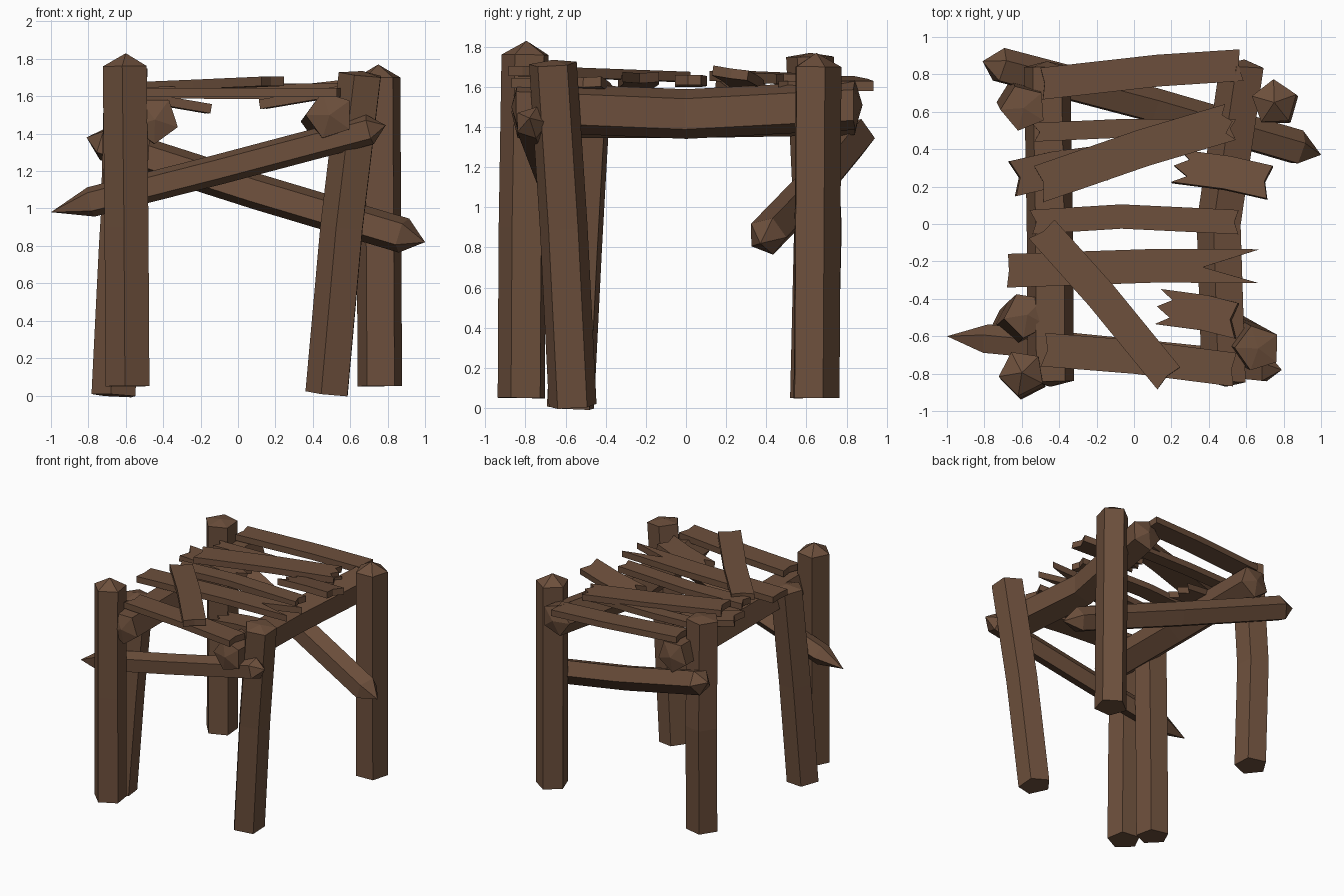
import bpy, bmesh, math, random
from mathutils import Vector, Matrix

if "Cube" in bpy.data.objects:
    bpy.data.objects.remove(bpy.data.objects["Cube"])

random.seed(4)
wood = bpy.data.materials.new("weathered brown wood")
wood.diffuse_color = (0.152, 0.079, 0.045, 1)
wood.use_nodes = True
wood.node_tree.nodes["Principled BSDF"].inputs["Base Color"].default_value = wood.diffuse_color


def finish(bm, name):
    bmesh.ops.recalc_face_normals(bm, faces=bm.faces)
    mesh = bpy.data.meshes.new(name)
    bm.to_mesh(mesh)
    bm.free()
    mesh.materials.append(wood)
    bpy.context.collection.objects.link(bpy.data.objects.new(name, mesh))


def log(name, path, r, phase, tips=(0, 0), ref=(0, 0, 1), sides=5):
    """Rough log along a path; tips are the lengths of the pointed ends."""
    pts = [Vector(p) for p in path]
    d = (pts[-1] - pts[0]).normalized()
    a = Vector(ref)
    a = (a - d * a.dot(d)).normalized()
    b = d.cross(a)
    centres = pts[:]
    centres[0] = pts[0] + d * tips[0]
    centres[-1] = pts[-1] - d * tips[1]
    bm = bmesh.new()
    rings = []
    for c in centres:
        ring = []
        for i in range(sides):
            t = math.radians(phase) + i * math.tau / sides
            ring.append(bm.verts.new(c + r * (a * math.cos(t) + b * math.sin(t))))
        rings.append(ring)
    for lo, hi in zip(rings, rings[1:]):
        for i in range(sides):
            j = (i + 1) % sides
            bm.faces.new((lo[i], lo[j], hi[j], hi[i]))
    for ring, tip, end in ((rings[0], tips[0], pts[0]), (rings[-1], tips[1], pts[-1])):
        if tip:
            v = bm.verts.new(end)
            for i in range(sides):
                bm.faces.new((ring[i], ring[(i + 1) % sides], v))
        else:
            bm.faces.new(ring)
    finish(bm, name)


def plank(name, p0, p1, width, thick=0.05, jag=(0.02, 0.02), teeth=(2, 2), bow=0.012, roll=0):
    """Split board from p0 to p1 with ragged ends, rolled about its length."""
    p0, p1 = Vector(p0), Vector(p1)
    d = (p1 - p0).normalized()
    side = Matrix.Rotation(math.radians(roll), 3, d) @ Vector((0, 0, 1)).cross(d).normalized()
    up = d.cross(side)
    length, h = (p1 - p0).length, width / 2

    def ragged(depth, count):
        n = count * 2 - 1
        return [(-h + width * i / (n - 1), (depth if i % 2 else 0) + random.uniform(0, 0.02))
                for i in range(n)]

    start = [(u, v) for v, u in ragged(jag[0], teeth[0])]
    end = [(length - u, v) for v, u in ragged(jag[1], teeth[1])]
    m = length * random.uniform(0.4, 0.6)
    outline = start[::-1] + [(m, -h + bow)] + end + [(m, h + bow)]
    bm = bmesh.new()
    low = [bm.verts.new(p0 + d * u + side * v - up * thick / 2) for u, v in outline]
    face = bm.faces.new(low)
    ext = bmesh.ops.extrude_face_region(bm, geom=[face])
    top = [g for g in ext["geom"] if isinstance(g, bmesh.types.BMVert)]
    bmesh.ops.translate(bm, verts=top, vec=up * thick)
    bmesh.ops.triangulate(bm, faces=[f for f in bm.faces if len(f.verts) > 4])
    finish(bm, name)


# upright posts
X = (1, 0, 0)
log("front_left_post", [(-.585, -.815, .05), (-.59, -.81, .9), (-.6, -.795, 1.83)], .125, 45, (0, .07), X)
log("front_right_post", [(.485, -.565, .01), (.565, -.61, .9), (.665, -.665, 1.735)], .125, 35, (0, .02), X)
log("back_right_post", [(.76, .64, .05), (.755, .645, .9), (.75, .65, 1.77)], .125, 20, (0, .07), X)
log("back_left_post", [(-.6, .64, .05), (-.61, .66, .9), (-.59, .62, 1.77)], .125, 40, (0, .02), X)
log("inner_left_post", [(-.66, -.57, .0), (-.62, -.53, .8), (-.57, -.485, 1.6)], .125, 45, (0, .03), X)

# side rails carrying the planks
log("left_rail", [(-.445, -.87, 1.475), (-.45, 0, 1.475), (-.465, .87, 1.49)], .13, 36, (.03, .03))
log("right_rail", [(.49, -.87, 1.50), (.465, 0, 1.465), (.59, .88, 1.51)], .13, 54, (.03, .04))

# slanted braces
log("front_brace", [(-1, -.6, .98), (-.1, -.69, 1.21), (.79, -.78, 1.445)], .085, 54, (.22, .09))
log("back_brace", [(-.81, .87, 1.38), (.1, .63, 1.09), (1, .37, .82)], .1, 50, (.1, .13))

# whole planks
plank("back_plank", (-.5, .75, 1.63), (.58, .85, 1.605), .17)
plank("narrow_plank", (-.55, .49, 1.615), (.55, .51, 1.605), .1, jag=(.03, .03))
plank("back_diagonal_plank", (-.52, .21, 1.655), (.53, .55, 1.64), .2, jag=(.02, .04), teeth=(2, 3))
plank("middle_plank", (-.56, .01, 1.625), (.57, .01, 1.635), .13, bow=.03)
plank("split_plank", (-.69, -.25, 1.62), (.68, -.225, 1.65), .18, jag=(.02, .3))
plank("front_plank", (-.5, -.67, 1.62), (.55, -.78, 1.62), .18)
plank("front_diagonal_plank", (-.5, -.02, 1.65), (.19, -.83, 1.68), .17)

# broken, sagging plank stubs
plank("broken_left_plank", (-.66, .24, 1.62), (-.14, .33, 1.53), .19, jag=(.04, .08), teeth=(2, 3))
plank("broken_right_plank", (.21, .31, 1.61), (.73, .22, 1.67), .18, jag=(.07, .03), teeth=(3, 2), roll=-8)
plank("broken_front_plank", (.12, -.44, 1.555), (.56, -.52, 1.63), .19, jag=(.08, .03), teeth=(3, 2))
